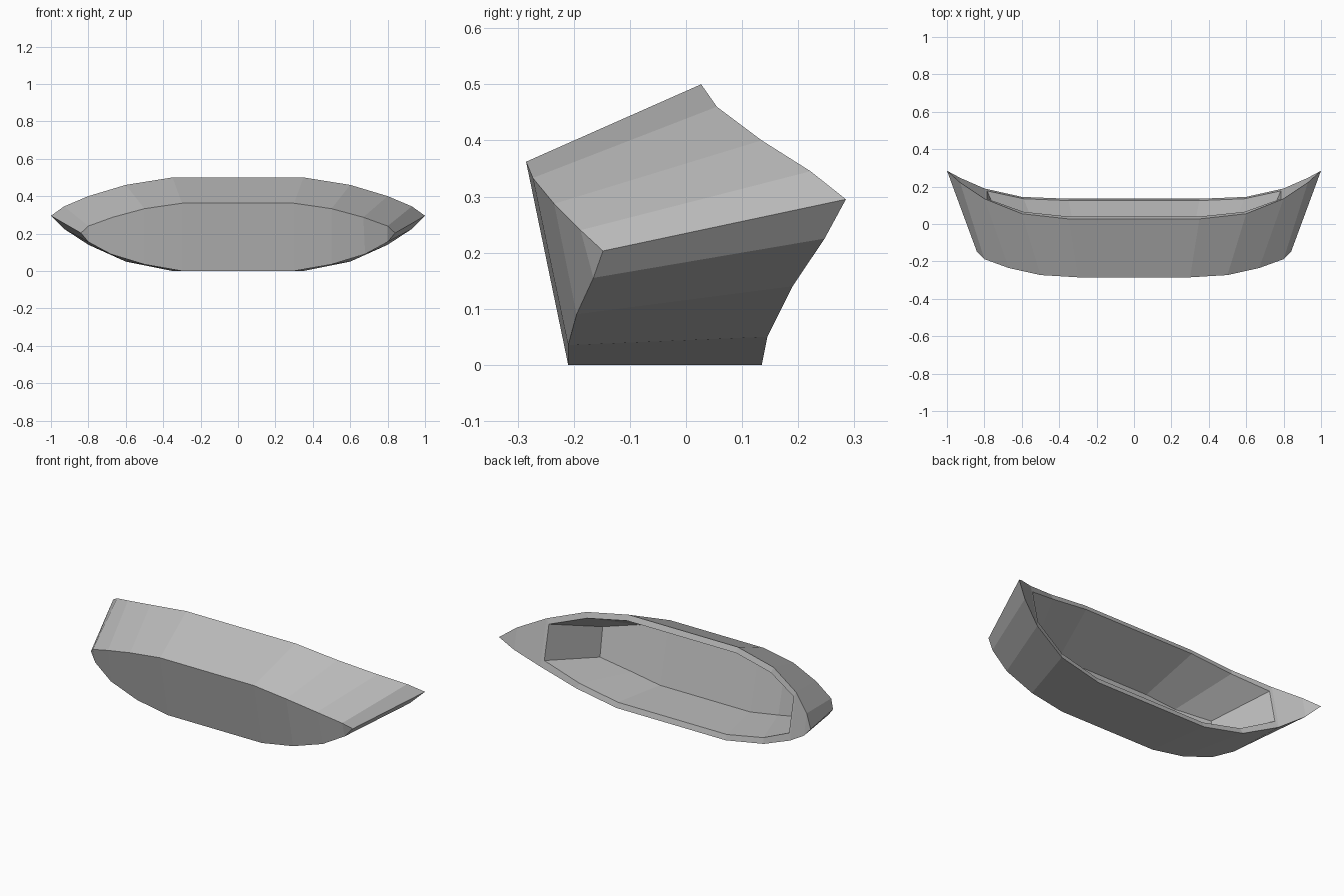
import bpy, bmesh

if "Cube" in bpy.data.objects:
    bpy.data.objects.remove(bpy.data.objects["Cube"])

# Half profiles (x >= 0), listed from top centre round the tip to bottom centre: (x, y, z)
back = [(.35, .027, .50), (.60, .055, .46), (.80, .135, .40), (.93, .222, .345), (1.0, .285, .295),
        (.93, .247, .225), (.80, .19, .14), (.60, .145, .05), (.35, .135, 0)]
front = [(.30, -.285, .362), (.50, -.273, .333), (.67, -.235, .287), (.80, -.188, .24), (.84, -.148, .203),
         (.80, -.165, .155), (.68, -.195, .09), (.50, -.21, .035), (.30, -.21, 0)]
# Pocket: mouth on the back rim, floor just behind the front wall
mouth = [(.35, .04, .47), (.59, .065, .43), (.785, .135, .37),
         (.785, .177, .175), (.59, .135, .08), (.35, .125, .03)]
floor = [(.29, -.248, .335), (.47, -.235, .31), (.65, -.165, .277),
         (.65, -.14, .11), (.47, -.175, .06), (.29, -.175, .03)]

bm = bmesh.new()


def ring(half):
    """Full closed loop from a half profile."""
    pts = half + [(-x, y, z) for x, y, z in reversed(half)]
    return [bm.verts.new(p) for p in pts]


def bridge(a, b):
    n = len(a)
    for i in range(n):
        j = (i + 1) % n
        bm.faces.new((a[i], a[j], b[j], b[i]))


def cap(r):
    """Vertical strips between the top and bottom of a loop."""
    n = len(r) // 2
    h = (n - 1) // 2
    for side in (r[:n], r[n:][::-1]):
        for i in range(h):
            j = n - 1 - i
            quad = [side[i], side[i + 1], side[j - 1], side[j]]
            bm.faces.new(list(dict.fromkeys(quad)))
    bm.faces.new((r[0], r[n - 1], r[n], r[-1]))


b, f, m, p = (ring(h) for h in (back, front, mouth, floor))
bridge(b, f)      # outer skin
cap(f)            # bowed front wall
bridge(m, p)      # pocket sides
cap(p)            # pocket floor

# Back rim, with the solid tips beyond the pocket ends
nb, nm = len(back), len(mouth)
for B, M in ((b[:nb], m[:nm]), (b[nb:][::-1], m[nm:][::-1])):
    for i in range(2):
        bm.faces.new((B[i], B[i + 1], M[i + 1], M[i]))
        bm.faces.new((B[-1 - i], B[-2 - i], M[-2 - i], M[-1 - i]))
    bm.faces.new((B[2], B[6], M[3], M[2]))
    bm.faces.new((B[2], B[3], B[5], B[6]))
    bm.faces.new((B[3], B[4], B[5]))
bm.faces.new((b[0], b[-1], m[-1], m[0]))
bm.faces.new((b[nb - 1], b[nb], m[nm], m[nm - 1]))

bmesh.ops.recalc_face_normals(bm, faces=bm.faces)
mesh = bpy.data.meshes.new("hollow_shell")
bm.to_mesh(mesh)
bm.free()
shell = bpy.data.objects.new("hollow_shell", mesh)
bpy.context.collection.objects.link(shell)

grey = bpy.data.materials.new("mid_grey")
grey.diffuse_color = (.5, .5, .5, 1)
grey.use_nodes = True
grey.node_tree.nodes["Principled BSDF"].inputs["Base Color"].default_value = grey.diffuse_color
mesh.materials.append(grey)
